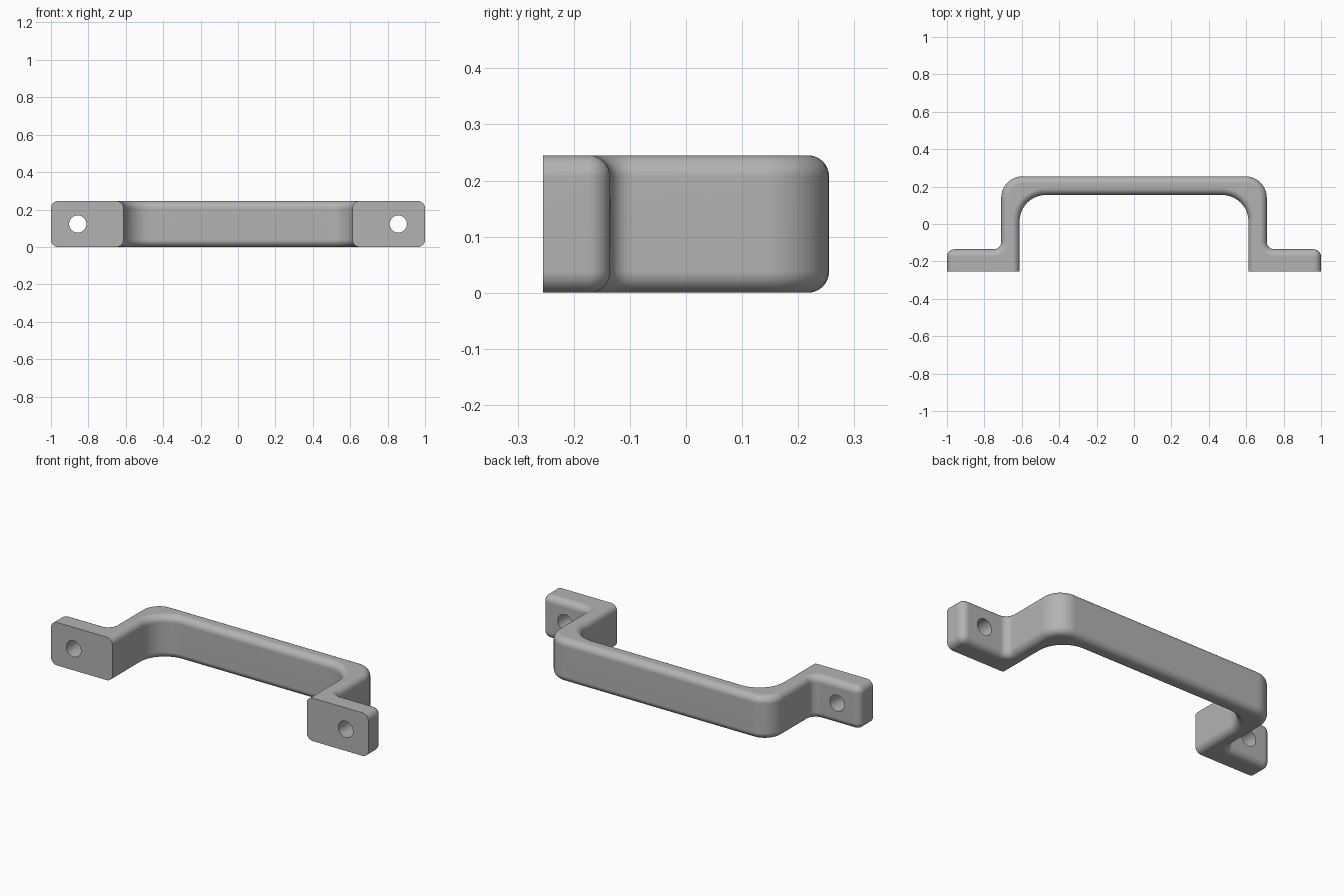
import bpy, bmesh, math
from mathutils import Vector

if "Cube" in bpy.data.objects:
    bpy.data.objects.remove(bpy.data.objects["Cube"])

HEIGHT, FILLET, STEPS, ARC = 0.245, 0.038, 8, 10
MOUNT_Y = -0.255

metal = bpy.data.materials.new("grey_metal")
metal.diffuse_color = (0.45, 0.45, 0.45, 1)
metal.use_nodes = True
metal.node_tree.nodes["Principled BSDF"].inputs["Base Color"].default_value = metal.diffuse_color


def rounded(prev, corner, nxt, radius):
    """Arc replacing a right-angled corner."""
    a, b = (prev - corner).normalized(), (nxt - corner).normalized()
    centre = corner + (a + b) * radius
    return [centre - b * radius * math.cos(t) - a * radius * math.sin(t)
            for t in (i * math.pi / 2 / ARC for i in range(ARC + 1))]


def outline(d):
    """Handle outline seen from above, inset by d except at the mounting faces."""
    half = [  # x, y, corner radius (0 = sharp)
        (0.612 + d, 0.155 + d, 0.14 + d),
        (0.612 + d, MOUNT_Y, 0),
        (1 - d, MOUNT_Y, 0),
        (1 - d, -0.135 - d, 0.04 - d),
        (0.71 - d, -0.135 - d, 0.04 + d),
        (0.71 - d, 0.255 - d, 0.115 - d),
    ]
    corners = half + [(-x, y, r) for x, y, r in reversed(half)]
    pts = [Vector((x, y)) for x, y, r in corners]
    loop = []
    for i, (x, y, r) in enumerate(corners):
        if r:
            loop += rounded(pts[i - 1], pts[i], pts[(i + 1) % len(pts)], r)
        else:
            loop.append(pts[i])
    return loop


# Handle body: stacked outlines give the rounded top and bottom edges
angles = [i * math.pi / 2 / STEPS for i in range(STEPS + 1)]
lower = [(FILLET * (1 - math.sin(t)), FILLET * (1 - math.cos(t))) for t in angles]
levels = lower + [(d, HEIGHT - z) for d, z in reversed(lower)]

bm = bmesh.new()
rings = [[bm.verts.new((p.x, p.y, z)) for p in outline(d)] for d, z in levels]
count = len(rings[0])
for i in range(count):
    j = (i + 1) % count
    if all(abs(rings[0][k].co.y - MOUNT_Y) < 1e-5 for k in (i, j)):
        # Flat mounting face as one polygon
        bm.faces.new([r[i] for r in rings] + [r[j] for r in reversed(rings)])
    else:
        for a, b in zip(rings, rings[1:]):
            bm.faces.new((a[i], a[j], b[j], b[i]))
bm.faces.new(rings[0])
bm.faces.new(rings[-1])
bmesh.ops.recalc_face_normals(bm, faces=bm.faces)
mesh = bpy.data.meshes.new("pull_handle")
bm.to_mesh(mesh)
bm.free()
handle = bpy.data.objects.new("pull_handle", mesh)
bpy.context.collection.objects.link(handle)
mesh.materials.append(metal)

# Screw holes through both flanges
cutters = []
for side in (-1, 1):
    bpy.ops.mesh.primitive_cylinder_add(
        vertices=40, radius=0.046, depth=0.3,
        location=(side * 0.857, -0.195, HEIGHT / 2), rotation=(math.pi / 2, 0, 0))
    cutter = bpy.context.object
    cutter.name = "screw_hole_cutter"
    cutter.hide_render = True
    cutter.data.materials.append(metal)
    cutters.append(cutter)
    cut = handle.modifiers.new("screw_hole", 'BOOLEAN')
    cut.operation, cut.solver, cut.object = 'DIFFERENCE', 'EXACT', cutter

bpy.ops.object.select_all(action='DESELECT')
handle.select_set(True)
bpy.context.view_layer.objects.active = handle
for name in [m.name for m in handle.modifiers]:
    bpy.ops.object.modifier_apply(modifier=name)
for cutter in cutters:
    bpy.data.objects.remove(cutter)

# Smooth fillets with crisp mounting faces and holes
bpy.ops.object.shade_smooth_by_angle(angle=math.radians(35))
weighted = handle.modifiers.new("flat_face_normals", 'WEIGHTED_NORMAL')
weighted.keep_sharp = True
